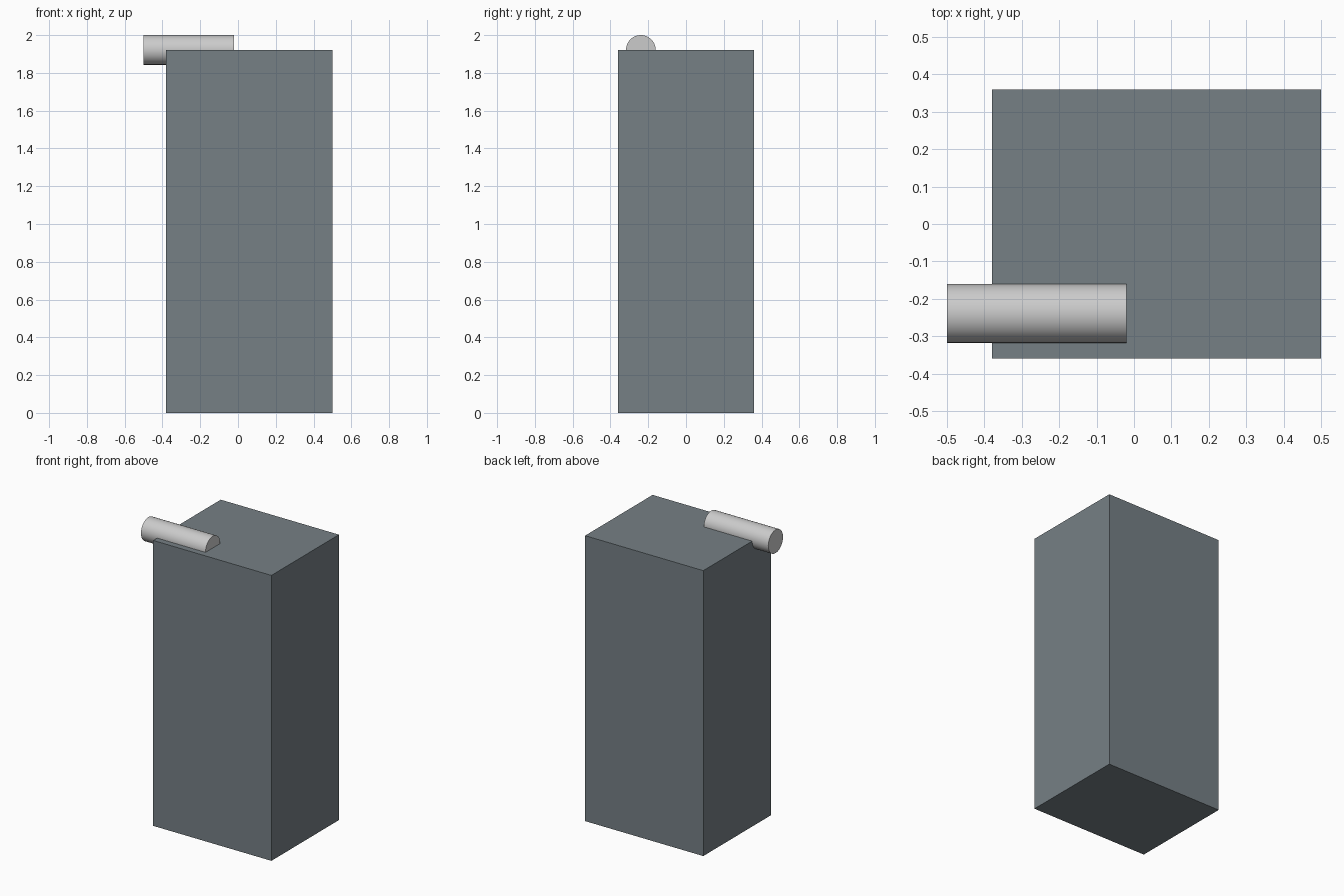
import bpy
import math

if "Cube" in bpy.data.objects:
    bpy.data.objects.remove(bpy.data.objects["Cube"])

# Tall dark cabinet body
bpy.ops.mesh.primitive_cube_add(size=1, location=(0.06, 0, 0.96))
body = bpy.context.object
body.name = "body"
body.scale = (0.88, 0.718, 1.921)
bpy.ops.object.transform_apply(location=False, rotation=False, scale=True)
body.location.z = 0.9605

mat = bpy.data.materials.new("dark_slate")
mat.diffuse_color = (0.18, 0.215, 0.235, 1)
mat.use_nodes = True
mat.node_tree.nodes["Principled BSDF"].inputs["Base Color"].default_value = mat.diffuse_color
body.data.materials.append(mat)

# Round bar half sunk into the top and overhanging the left side
bpy.ops.mesh.primitive_cylinder_add(
    vertices=48, radius=0.0785, depth=0.48,
    location=(-0.26, -0.239, 1.9215), rotation=(0, math.pi / 2, 0))
bar = bpy.context.object
bar.name = "top_bar"
bpy.ops.object.shade_smooth_by_angle()
